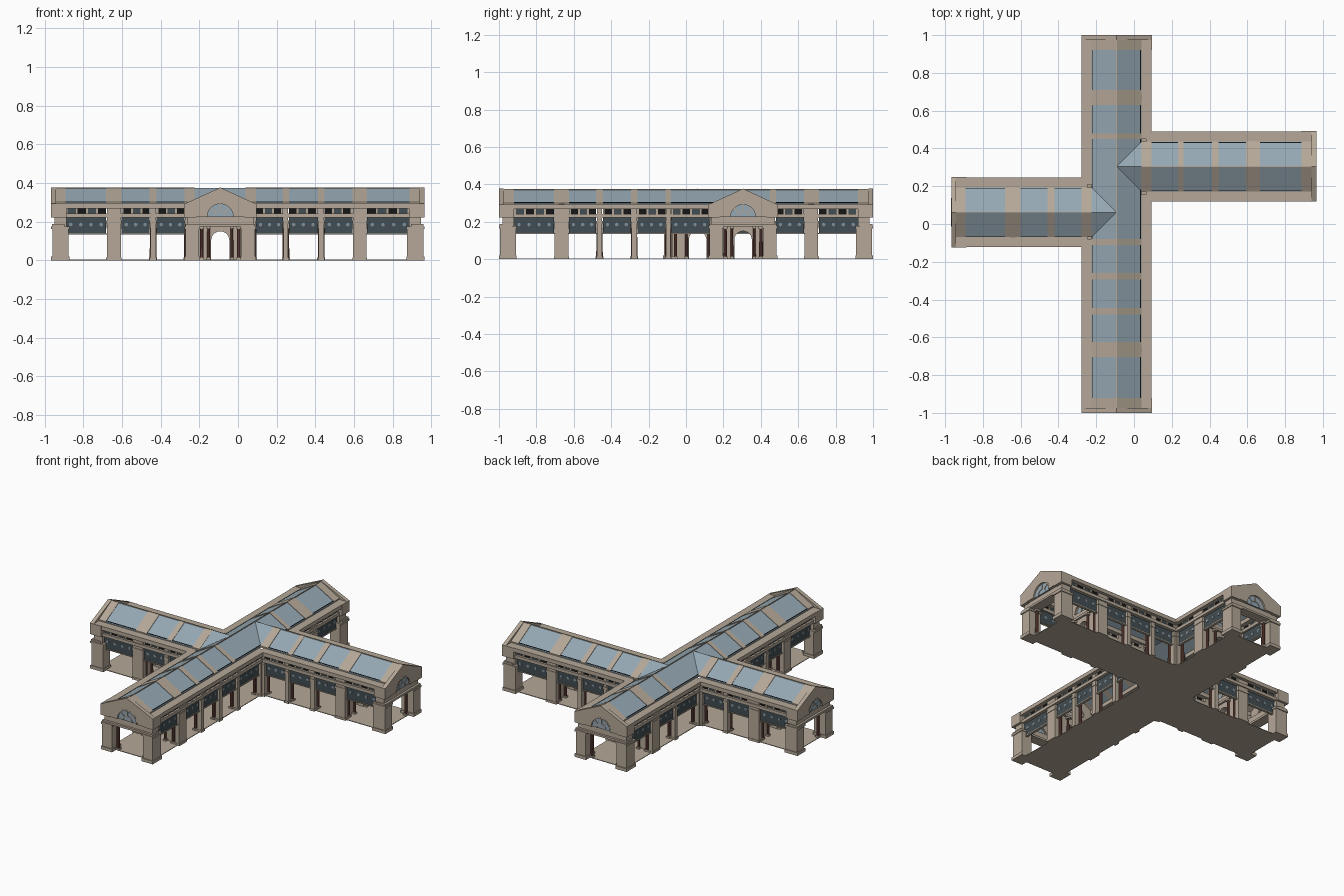
import bpy, bmesh, math
from mathutils import Matrix, Vector

if "Cube" in bpy.data.objects:
    bpy.data.objects.remove(bpy.data.objects["Cube"])

COLOURS = {
    "stone": (0.46, 0.39, 0.31), "roof_glass": (0.30, 0.39, 0.45),
    "dark_glass": (0.055, 0.075, 0.085), "red_marble": (0.19, 0.075, 0.06),
    "black": (0.008, 0.008, 0.008), "pale_ornament": (0.22, 0.28, 0.32),
}
MATS = {}
for n, c in COLOURS.items():
    MATS[n] = bpy.data.materials.new(n)
    MATS[n].diffuse_color = (*c, 1)

parts = {}  # (part name, material) -> bmesh


def get(name, mat):
    return parts.setdefault((name, mat), bmesh.new())


def frame(x, y, angle):
    """Local axes: u along the wing, v across it, z up."""
    return Matrix.Translation((x, y, 0)) @ Matrix.Rotation(angle, 4, 'Z')


def box(F, name, mat, u0, u1, v0, v1, z0, z1):
    M = F @ Matrix.Translation(((u0+u1)/2, (v0+v1)/2, (z0+z1)/2)) @ \
        Matrix.Diagonal((abs(u1-u0), abs(v1-v0), abs(z1-z0), 1))
    bmesh.ops.create_cube(get(name, mat), size=1, matrix=M)


def prism(F, name, mat, profile, u0, u1):
    """Extrude a (v, z) outline along u."""
    bm = get(name, mat)
    a = [bm.verts.new(F @ Vector((u0, v, z))) for v, z in profile]
    b = [bm.verts.new(F @ Vector((u1, v, z))) for v, z in profile]
    bm.faces.new(a)
    bm.faces.new(b[::-1])
    for i in range(len(a)):
        j = (i + 1) % len(a)
        bm.faces.new((a[i], b[i], b[j], a[j]))


def column(F, name, u, v, r, z0, z1):
    bmesh.ops.create_cone(get(name, "red_marble"), cap_ends=True, segments=10,
                          radius1=r, radius2=r * 0.88, depth=z1 - z0,
                          matrix=F @ Matrix.Translation((u, v, (z0+z1)/2)))
    for za, zb in ((z0 - 0.012, z0), (z1, z1 + 0.012)):
        box(F, name + "_block", "stone", u-r*1.3, u+r*1.3, v-r*1.3, v+r*1.3, za, zb)


def arc(r, zc, n=14):
    return [(-r*math.cos(math.pi*i/n), zc + r*math.sin(math.pi*i/n)) for i in range(n+1)]


def wall(F, side, bays, end):
    """One side of a wing: piers, columns, glazing, clerestory and eave."""
    s, start = side, bays[0][0] - 0.03
    box(F, "wall_beam", "stone", start, end-.02, s*.135, s*.172, .222, .242)
    box(F, "eave", "stone", start, end-.01, s*.122, s*.185, .268, .293)
    box(F, "lower_rail", "stone", start, end-.05, s*.14, s*.156, .134, .14)
    gaps = [(start, bays[0][0])] + [(bays[i][1], bays[i+1][0]) for i in range(len(bays)-1)]
    for a, b in gaps:                                   # piers with red columns inside
        box(F, "pier", "stone", a+.003, b-.003, s*.135, s*.165, 0, .27)
        box(F, "pier_base", "stone", a, b, s*.13, s*.168, 0, .014)
        box(F, "pier_capital", "stone", a, b, s*.13, s*.168, .19, .205)
        m, h = (a + b)/2, max(.009, (b - a)/2 - .012)
        for u in (m - h, m + h):
            column(F, "side_column", u, s*.118, .009, .014, .165)
        box(F, "column_lintel", "stone", a, b, s*.105, s*.135, .177, .19)
    for a, b in bays:
        box(F, "upper_shop_glass", "dark_glass", a, b, s*.147, s*.152, .14, .222)
        n = max(3, round((b - a)/.05))
        w = (b - a)/n
        for i in range(n):
            u = a + i*w
            # clerestory panels
            box(F, "clerestory_panel", "black" if i % 2 == 0 else "dark_glass",
                u, u+w-.008, s*.152, s*.158, .242, .268)
            box(F, "clerestory_post", "stone", u+w-.01, u+w, s*.15, s*.164, .242, .268)
            # rosettes on the glazing
            bmesh.ops.create_cone(get("rosette", "pale_ornament"), cap_ends=True, segments=6,
                                  radius1=.01, radius2=.01, depth=.008,
                                  matrix=F @ Matrix.Translation((u+w/2, s*.15, .185))
                                  @ Matrix.Rotation(math.pi/2, 4, 'X'))


def roof(F, u0, u1, glass):
    """Pitched roof made of alternating stone ribs and glass strips."""
    cuts, u = [], u0
    for a, b in sorted(glass):
        cuts += [(u, a, "stone"), (a, b, "roof_glass")]
        u = b
    cuts.append((u, u1, "stone"))
    for s in (1, -1):
        for a, b, mat in cuts:
            if b - a < .001:
                continue
            d = .003 if mat == "stone" else 0
            prism(F, "roof_rib" if d else "roof_glazing", mat,
                  [(0, .372+d), (s*.132, .298+d), (s*.132, .29), (0, .364)], a, b)
            if not d:   # glass foot and dark seam
                prism(F, "glass_seam", "black",
                      [(s*.125, .303), (s*.128, .301), (s*.128, .303), (s*.125, .305)], a, b)
    box(F, "ridge_bar", "stone", u0 + .15 if u0 == 0 else u0, u1, -.002, .002, .367, .376)


def lunette(F, u, r, top):
    """Fan window with frame and bars."""
    prism(F, "fan_window", "roof_glass", arc(r, .225), u-.003, u+.003)
    prism(F, "fan_frame", "stone", arc(r+.006, .225) + arc(r-.003, .225)[::-1], u-.012, u+.013)
    prism(F, "fan_inner_ring", "stone", arc(.034, .225) + arc(.03, .225)[::-1], u-.006, u+.006)
    for k in (45, 90, 135):
        c, q = math.cos(math.radians(k)), math.sin(math.radians(k))
        o = .0025
        prism(F, "fan_bar", "stone", [(c*.03-q*o, .225+q*.03+c*o), (c*r-q*o, .225+q*r+c*o),
                                      (c*r+q*o, .225+q*r-c*o), (c*.03+q*o, .225+q*.03-c*o)],
              u-.006, u+.006)


def wing_end(F, end, screen):
    """Gabled portal, and the arched screen one bay further in."""
    prism(F, "gable", "stone", arc(.07, .225) +
          [(.185, .225), (.185, .292), (0, .377), (-.185, .292), (-.185, .225)], end-.025, end)
    lunette(F, end-.012, .07, .225)
    box(F, "portal_frieze", "stone", end-.06, end-.018, -.172, .172, .185, .226)
    box(F, "portal_cornice", "stone", end-.07, end-.004, -.18, .18, .174, .187)
    for s in (1, -1):
        box(F, "end_parapet", "stone", end-.08, end, s*.125, s*.187, .222, .293)
        box(F, "end_side_wall", "stone", end-.08, end-.02, s*.13, s*.172, .17, .225)
        box(F, "corner_pier", "stone", end-.09, end-.006, s*.11, s*.18, 0, .17)
        box(F, "corner_pier_base", "stone", end-.094, end, s*.105, s*.185, 0, .02)
        box(F, "corner_pier_capital", "stone", end-.094, end, s*.105, s*.185, .163, .176)
        column(F, "portal_column", end-.05, s*.096, .01, .014, .162)
    # inner screen
    a, b = screen
    m = (a + b)/2
    prism(F, "arch_screen", "stone", [(-.135, 0)] + [(-.047, 0)] + arc(.047, .103) +
          [(.047, 0), (.135, 0), (.135, .226), (-.135, .226)], m-.018, m+.018)
    prism(F, "screen_gable", "stone", arc(.075, .225) +
          [(.135, .225), (.135, .292), (0, .366), (-.135, .292), (-.135, .225)], m-.015, m+.015)
    lunette(F, m, .075, .225)
    box(F, "screen_cornice", "stone", m-.03, m+.03, -.135, .135, .18, .195)
    for s in (1, -1):
        for d in (-.028, .028):
            column(F, "screen_column", m+d, s*.06, .008, .014, .165)


X0 = -.092
north, south = frame(X0, 0, math.pi/2), frame(X0, 0, -math.pi/2)
east, west = frame(X0, .305, 0), frame(X0, .062, math.pi)

# long north-south hall
S = [(.11, .26), (.295, .445), (.48, .625), (.705, .92)]
N = [(.48, .63), (.71, .92)]
wall(south, 1, [(-.125, .08)] + S, 1.0)     # east side
wall(south, -1, S, 1.0)
wall(north, 1, [(.24, .45)] + N, 1.0)       # west side
wall(north, -1, N, 1.0)
roof(north, -1, 1, [(-b, -a) for a, b in S] + [(-.08, .45)] + N)
wing_end(south, 1.0, (.625, .705))
wing_end(north, 1.0, (.63, .71))
box(north, "floor_main", "stone", -.96, .96, -.155, .155, 0, .004)

# east and west wings
E = [(.185, .325), (.355, .505), (.54, .685), (.76, .98)]
W = [(.185, .33), (.365, .51), (.59, .80)]
for F, bays, end in ((east, E, 1.057), (west, W, .875)):
    for s in (1, -1):
        wall(F, s, bays, end)
        # valley glazing where the wing meets the main roof
        bm = get("valley_glazing", "roof_glass")
        bm.faces.new([bm.verts.new(F @ Vector(p)) for p in
                      ((0, 0, .374), (.132, 0, .374), (.132, s*.132, .3))])
    roof(F, .132, end, bays)
    wing_end(F, end, (bays[-2][1], bays[-1][0]))
    box(F, "floor_wing", "stone", .155, end-.04, -.155, .155, 0, .004)

# turn collected geometry into objects
for (name, mat), bm in parts.items():
    bmesh.ops.recalc_face_normals(bm, faces=bm.faces)
    me = bpy.data.meshes.new(name)
    bm.to_mesh(me)
    bm.free()
    me.materials.append(MATS[mat])
    bpy.context.collection.objects.link(bpy.data.objects.new(name, me))

for m in bpy.data.materials:
    if m.users and not m.is_grease_pencil:
        m.use_nodes = True
        m.node_tree.nodes["Principled BSDF"].inputs["Base Color"].default_value = m.diffuse_color
